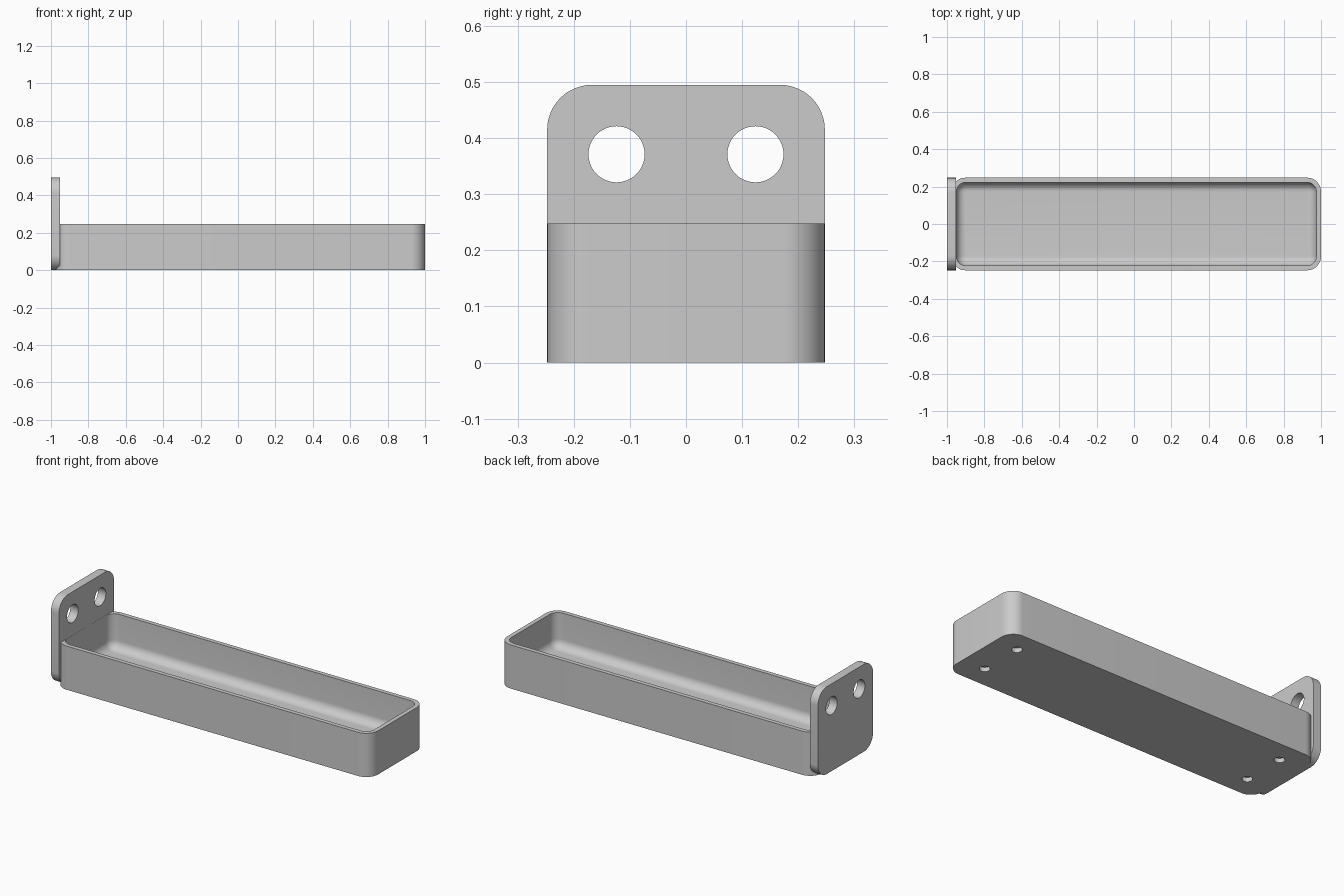
import bpy, bmesh
from math import pi, sin, cos, radians
from mathutils import Matrix

cube = bpy.data.objects.get("Cube")
if cube:
    bpy.data.objects.remove(cube, do_unlink=True)

grey = bpy.data.materials.new("light grey")
grey.use_nodes = True
colour = (0.6, 0.6, 0.6, 1)
grey.diffuse_color = colour
grey.node_tree.nodes["Principled BSDF"].inputs["Base Color"].default_value = colour

U = 0.02475            # wall thickness, the module of the design
HALF = 10 * U          # half width of tray and plate
PLATE_X = -1 + 2 * U   # inner face of the plate


def rounded_rect(a0, a1, b0, b1, r, steps=12):
    """Outline of a rectangle with rounded corners, anticlockwise."""
    corners = [(a1 - r, b1 - r), (a0 + r, b1 - r), (a0 + r, b0 + r), (a1 - r, b0 + r)]
    return [(ca + r * cos((q + i / steps) * pi / 2), cb + r * sin((q + i / steps) * pi / 2))
            for q, (ca, cb) in enumerate(corners) for i in range(steps + 1)]


def loft(name, rings):
    """Closed solid through rings of equal point count."""
    bm = bmesh.new()
    loops = [[bm.verts.new(p) for p in ring] for ring in rings]
    for low, high in zip(loops, loops[1:]):
        for i in range(len(low)):
            j = (i + 1) % len(low)
            bm.faces.new((low[i], low[j], high[j], high[i]))
    bm.faces.new(loops[0][::-1])
    bm.faces.new(loops[-1])
    bmesh.ops.recalc_face_normals(bm, faces=bm.faces)
    return add_object(name, bm)


def add_object(name, bm):
    mesh = bpy.data.meshes.new(name)
    bm.to_mesh(mesh)
    bm.free()
    mesh.materials.append(grey)
    obj = bpy.data.objects.new(name, mesh)
    bpy.context.collection.objects.link(obj)
    return obj


def cylinders(name, radius, depth, centres, turn=Matrix()):
    bm = bmesh.new()
    for c in centres:
        bmesh.ops.create_cone(bm, cap_ends=True, segments=48, radius1=radius, radius2=radius,
                              depth=depth, matrix=Matrix.Translation(c) @ turn)
    return add_object(name, bm)


def boolean(target, tool, operation):
    mod = target.modifiers.new(operation.title(), 'BOOLEAN')
    mod.operation, mod.object, mod.solver = operation, tool, 'EXACT'
    bpy.context.view_layer.objects.active = target
    bpy.ops.object.modifier_apply(modifier=mod.name)
    bpy.data.objects.remove(tool, do_unlink=True)


# Tray body, its end wall sunk into the plate
outline = rounded_rect(-1 + U, 1, -HALF, HALF, 3 * U)
tray = loft("tray", [[(x, y, z) for x, y in outline] for z in (0, HALF)])

# Upright mounting plate with rounded corners
outline = rounded_rect(-HALF, HALF, 0, 2 * HALF, 0.08)
plate = loft("mounting_plate", [[(x, y, z) for y, z in outline] for x in (-1, PLATE_X)])
boolean(tray, plate, 'UNION')

# Cavity with a filleted floor
fillet, floor = 2 * U, 2 * U
sections = [(fillet * (1 - sin(t)), floor + fillet * (1 - cos(t)))
            for t in (radians(9 * k) for k in range(11))] + [(0, 2 * HALF)]
inner = HALF - U
cavity = loft("cavity_cutter", [
    [(x, y, z) for x, y in rounded_rect(PLATE_X + 0.0005 + d, 1 - U - d, d - inner, inner - d,
                                        fillet + 0.002 - d)]
    for d, z in sections])
boolean(tray, cavity, 'DIFFERENCE')

# Two mounting holes through the plate
holes = cylinders("plate_hole_cutter", 0.05, 0.2,
                  [(-1, s * HALF / 2, 15 * U) for s in (-1, 1)], Matrix.Rotation(pi / 2, 4, 'Y'))
boolean(tray, holes, 'DIFFERENCE')

# Four shallow holes in the underside
sockets = cylinders("socket_cutter", 0.027, 2 * U,
                    [(x, s * HALF / 2, 0) for x in (-0.835, 0.86) for s in (-1, 1)])
boolean(tray, sockets, 'DIFFERENCE')

tray.name = "tray_with_mounting_plate"
bpy.ops.object.select_all(action='DESELECT')
tray.select_set(True)
bpy.context.view_layer.objects.active = tray
bpy.ops.object.shade_smooth_by_angle(angle=radians(30))
